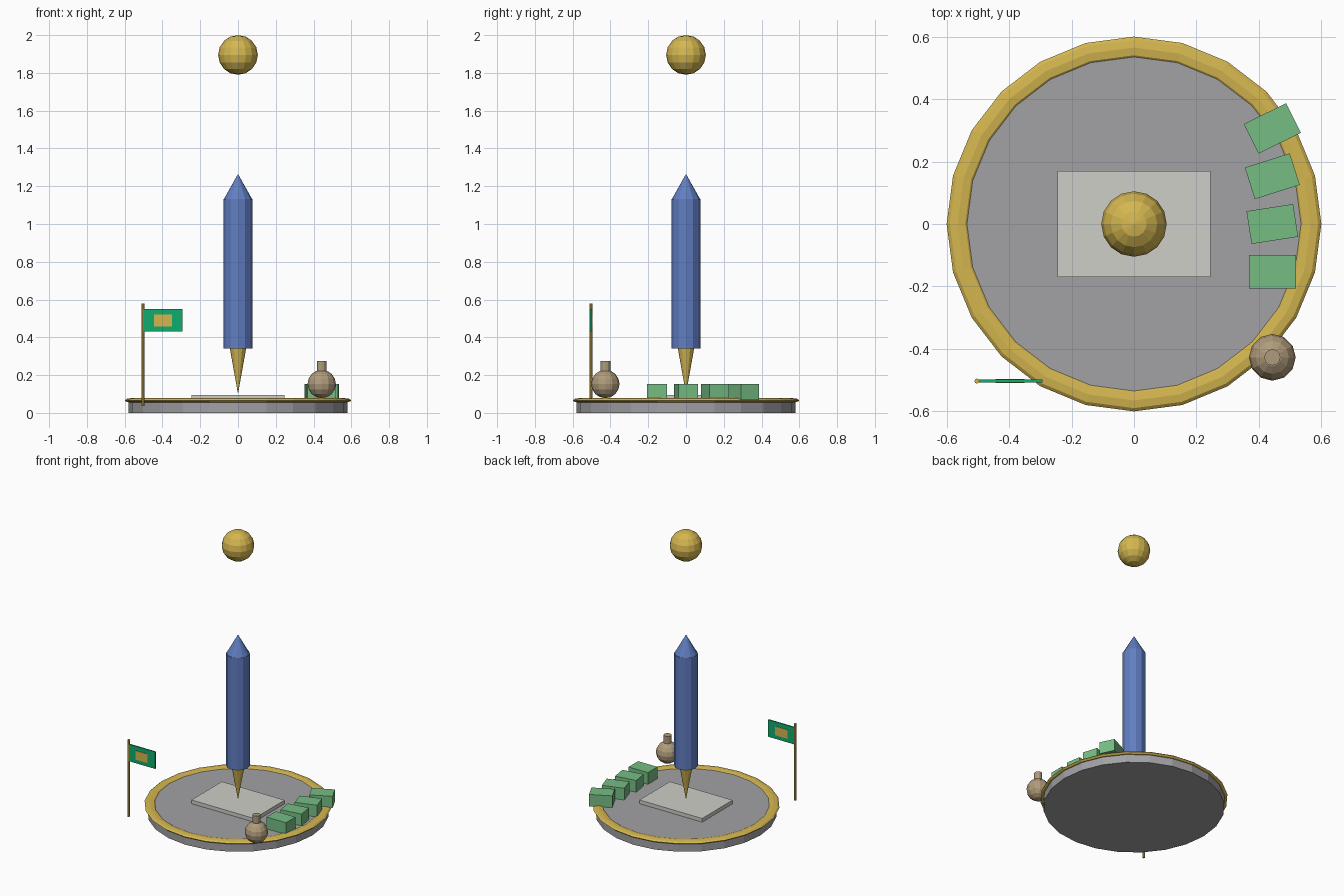
import bpy
from math import radians

cube = bpy.data.objects.get("Cube")
if cube:
    bpy.data.objects.remove(cube, do_unlink=True)


def material(name, rgb):
    mat = bpy.data.materials.new(name)
    mat.use_nodes = True
    mat.diffuse_color = (*rgb, 1)
    mat.node_tree.nodes["Principled BSDF"].inputs["Base Color"].default_value = (*rgb, 1)
    return mat


GOLD = material("gold", (0.66, 0.47, 0.08))
STONE = material("grey stone", (0.36, 0.36, 0.38))
PALE = material("pale stone", (0.62, 0.62, 0.58))
BLUE = material("blue", (0.12, 0.21, 0.54))
LEAF = material("soft green", (0.18, 0.51, 0.23))
FLAG = material("flag green", (0.005, 0.41, 0.15))
TAN = material("tan clay", (0.43, 0.33, 0.2))


def finish(name, mat):
    obj = bpy.context.object
    obj.name = obj.data.name = name
    obj.data.materials.append(mat)
    return obj


def box(name, mat, centre, size, turn=0):
    bpy.ops.mesh.primitive_cube_add(size=1, location=centre, rotation=(0, 0, radians(turn)))
    obj = finish(name, mat)
    obj.scale = size
    return obj


def column(name, mat, x, y, z0, z1, r0, r1, sides=12):
    """Upright cylinder or cone from height z0 to z1."""
    bpy.ops.mesh.primitive_cone_add(vertices=sides, radius1=r0, radius2=r1, depth=z1 - z0,
                                    location=(x, y, (z0 + z1) / 2))
    return finish(name, mat)


def ball(name, mat, centre, radius, segments):
    bpy.ops.mesh.primitive_uv_sphere_add(segments=segments, ring_count=8,
                                         radius=radius, location=centre)
    return finish(name, mat)


# Round base with flattened gold rim and central slab
column("base", STONE, 0, 0, 0, 0.07, 0.58, 0.58, sides=24)
bpy.ops.mesh.primitive_torus_add(major_segments=24, minor_segments=8, major_radius=0.565,
                                 minor_radius=0.035, location=(0, 0, 0.066))
finish("rim", GOLD).scale.z = 0.34
box("slab", PALE, (0, 0, 0.083), (0.49, 0.34, 0.026))

# Pointed pillar balanced on its tip, with the floating ball
column("pillar_tip", GOLD, 0, 0, 0.1, 0.34, 0, 0.043)
column("pillar_body", BLUE, 0, 0, 0.34, 1.133, 0.076, 0.076)
column("pillar_cap", BLUE, 0, 0, 1.133, 1.265, 0.074, 0)
ball("floating_ball", GOLD, (0, 0, 1.895), 0.105, 16)

# Row of blocks, each turned a little further
for i in range(4):
    box(f"block_{i + 1}", LEAF, (0.443, -0.153 + 0.153 * i, 0.111), (0.151, 0.106, 0.084), 8.8 * i)

# Round flask with a short neck
ball("flask_body", TAN, (0.443, -0.427, 0.153), 0.075, 12)
column("flask_neck", TAN, 0.443, -0.427, 0.21, 0.275, 0.026, 0.026)

# Flag on a pole, with a panel showing on both sides
column("flag_pole", GOLD, -0.503, -0.503, 0.037, 0.58, 0.008, 0.008, sides=8)
box("flag_cloth", FLAG, (-0.395, -0.503, 0.491), (0.204, 0.009, 0.12))
box("flag_panel", GOLD, (-0.397, -0.503, 0.489), (0.094, 0.014, 0.063))
